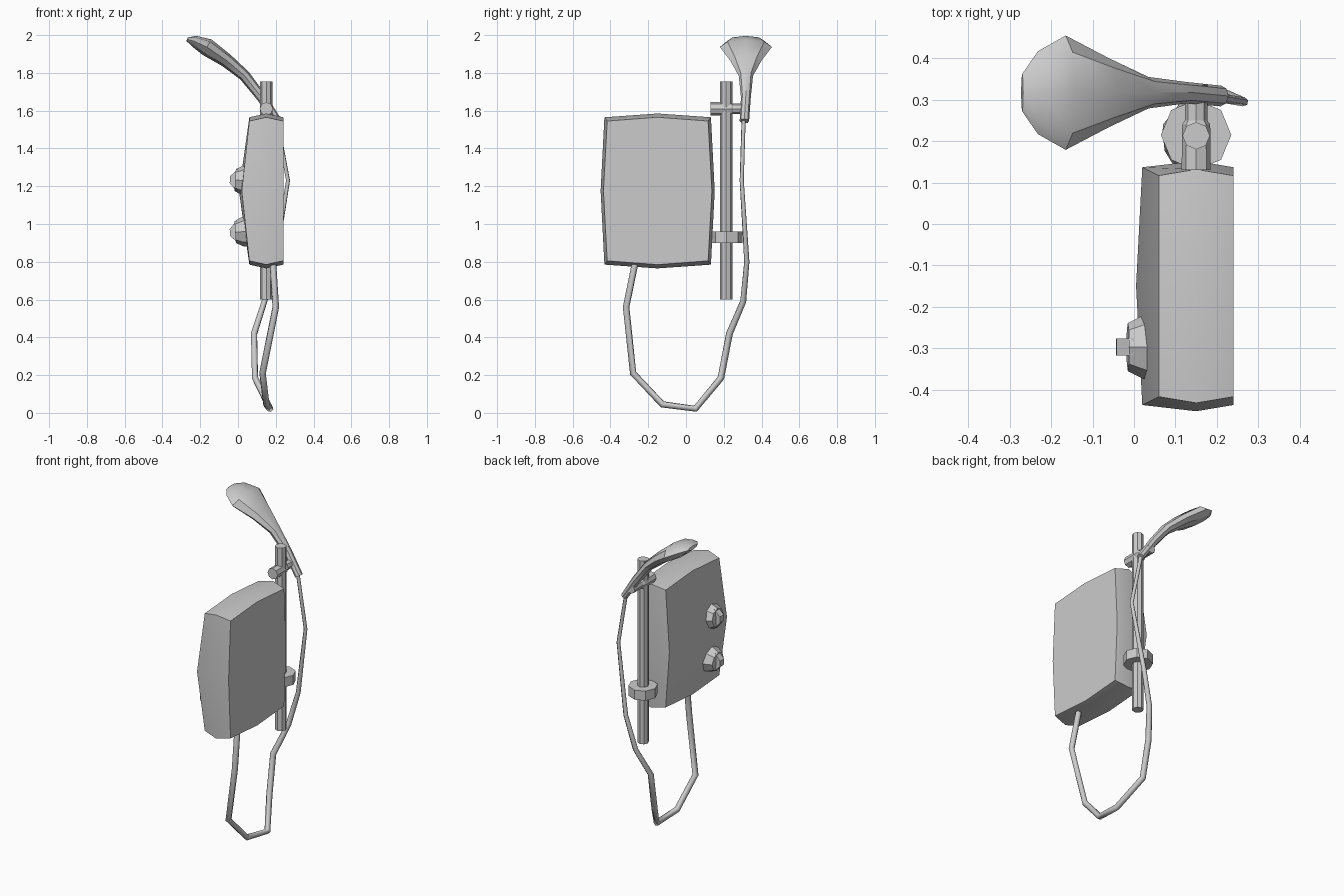
import bpy, bmesh, math
from mathutils import Vector, Matrix

if "Cube" in bpy.data.objects:
    bpy.data.objects.remove(bpy.data.objects["Cube"])


def finish(bm, name, angle=30):
    bmesh.ops.recalc_face_normals(bm, faces=bm.faces)
    me = bpy.data.meshes.new(name)
    bm.to_mesh(me)
    bm.free()
    ob = bpy.data.objects.new(name, me)
    bpy.context.collection.objects.link(ob)
    bpy.ops.object.select_all(action='DESELECT')
    ob.select_set(True)
    bpy.context.view_layer.objects.active = ob
    bpy.ops.object.shade_smooth_by_angle(angle=math.radians(angle))
    return ob


def loft(name, sections, n=8, phase=0.0):
    """Elliptical rings along a path; section = (point, half width, half thickness)."""
    bm = bmesh.new()
    pts = [Vector(s[0]) for s in sections]
    rings = []
    for i, (p, w, t) in enumerate(sections):
        d = (pts[min(i + 1, len(pts) - 1)] - pts[max(i - 1, 0)]).normalized()
        ref = Vector((1, 0, 0)) if abs(d.y) > 0.7 else Vector((0, 1, 0))
        u = (ref - d * ref.dot(d)).normalized()
        v = d.cross(u)
        angs = [2 * math.pi * (k + phase) / n for k in range(n)]
        rings.append([bm.verts.new(pts[i] + u * w * math.cos(a) + v * t * math.sin(a))
                      for a in angs])
    for a, b in zip(rings, rings[1:]):
        for k in range(n):
            bm.faces.new((a[k], a[(k + 1) % n], b[(k + 1) % n], b[k]))
    bm.faces.new(rings[0])
    bm.faces.new(rings[-1])
    return finish(bm, name)


# Heater box: softly inflated cube with a flat back
bm = bmesh.new()
bmesh.ops.create_cube(bm, size=2)
bmesh.ops.subdivide_edges(bm, edges=bm.edges[:], cuts=1, use_grid_fill=True)
for v in bm.verts:
    i, j, k = (round(c) for c in v.co)
    x = 0.24 if i > 0 else 0.15
    if i < 0:
        x = 0.06 if k else (0.02 if j else 0.005)
    y = -0.15 + j * (0.267 + 0.02 * (k == 0) + 0.015 * (i == 0))
    z = 1.175 + k * (0.37 + 0.02 * (j == 0) + 0.02 * (i == 0))
    v.co = (x, y, z)
finish(bm, "heater_box")

# Two control knobs: tapered disc with a raised grip bar
for idx, (z, tilt) in enumerate(((1.23, 0.06), (0.96, -0.06))):
    m = Matrix.Translation((0.035, -0.297, z)) @ Matrix.Rotation(tilt, 4, 'Y')
    disc = [(0.015, 0.08), (-0.01, 0.078), (-0.05, 0.058)]
    loft(f"knob_{idx + 1}", [(m @ Vector((x, 0, 0)), r, r) for x, r in disc])
    bm = bmesh.new()
    bmesh.ops.create_cube(bm, size=2)
    for v in bm.verts:
        outer = v.co.x < 0
        v.co = m @ Vector((-0.078 if outer else -0.04, v.co.y * 0.02,
                           v.co.z * (0.018 if outer else 0.058)))
    finish(bm, f"knob_grip_{idx + 1}")

# Riser rail and lower collar
loft("riser_rail", [((0.15, 0.213, z), 0.033, 0.033) for z in (0.6, 1.755)])
loft("rail_collar", [((0.15, 0.215, z), 0.085, 0.085) for z in (0.9, 0.96)])

# Handset holder crossing the rail
loft("handset_holder", [((0.15, y, 1.61), r, r) for y, r in
                        ((0.13, 0.035), (0.24, 0.034), (0.25, 0.027), (0.335, 0.027))])

# Handset: slim handle flaring to a flattened octagonal head
Y = 0.317
loft("shower_handset", [
    ((0.21, Y - 0.008, 1.545), 0.025, 0.022),
    ((0.125, Y, 1.67), 0.026, 0.026),
    ((0.035, Y, 1.785), 0.038, 0.03),
    ((-0.06, Y, 1.865), 0.083, 0.037),
    ((-0.165, Y, 1.937), 0.138, 0.047),
    ((-0.232, Y, 1.968), 0.1, 0.03),
    ((-0.27, Y, 1.978), 0.045, 0.01)])

# Flexible hose hanging from the handset to the underside of the box
path = [(0.205, 0.305, 1.55), (0.265, 0.295, 1.23), (0.195, 0.322, 0.8),
        (0.14, 0.303, 0.59), (0.085, 0.23, 0.42), (0.09, 0.185, 0.185),
        (0.17, 0.05, 0.022), (0.15, -0.125, 0.045), (0.13, -0.28, 0.21),
        (0.2, -0.317, 0.56), (0.185, -0.27, 0.79)]
radii = [0.011, 0.011, 0.014, 0.016] + [0.018] * 7
cu = bpy.data.curves.new("hose", 'CURVE')
cu.dimensions = '3D'
cu.bevel_depth = 1.0
cu.bevel_resolution = 1
cu.use_fill_caps = True
sp = cu.splines.new('POLY')
sp.points.add(len(path) - 1)
for pt, p, r in zip(sp.points, path, radii):
    pt.co = (*p, 1)
    pt.radius = r
bpy.context.collection.objects.link(bpy.data.objects.new("hose", cu))
